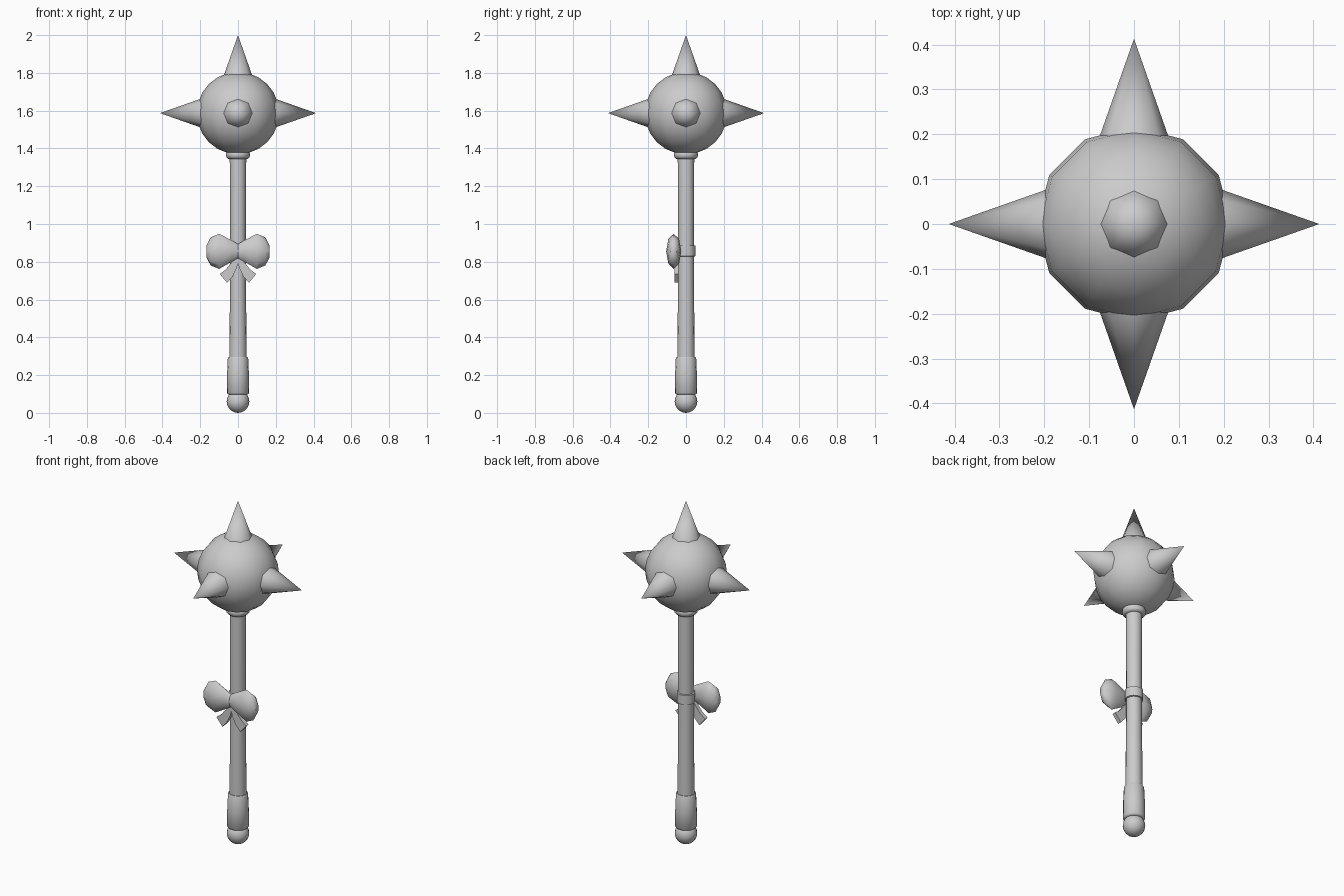
import bpy, bmesh, math
from mathutils import Vector, Matrix

if "Cube" in bpy.data.objects:
    bpy.data.objects.remove(bpy.data.objects["Cube"])


def finish(name, bm, angle=50):
    bmesh.ops.recalc_face_normals(bm, faces=bm.faces)
    mesh = bpy.data.meshes.new(name)
    bm.to_mesh(mesh)
    bm.free()
    ob = bpy.data.objects.new(name, mesh)
    bpy.context.collection.objects.link(ob)
    bpy.ops.object.select_all(action='DESELECT')
    ob.select_set(True)
    bpy.context.view_layer.objects.active = ob
    bpy.ops.object.shade_smooth_by_angle(angle=math.radians(angle))
    return ob


def loft(name, rings):
    """Skin a list of closed point loops and cap both ends."""
    bm = bmesh.new()
    loops = [[bm.verts.new(p) for p in r] for r in rings]
    n = len(loops[0])
    for a, b in zip(loops, loops[1:]):
        for i in range(n):
            j = (i + 1) % n
            bm.faces.new((a[i], a[j], b[j], b[i]))
    bm.faces.new(loops[0])
    bm.faces.new(loops[-1])
    return finish(name, bm)


def turned(name, profile, sides=16):
    """Turn a (radius, z) profile around the z axis."""
    angles = [2 * math.pi * i / sides for i in range(sides)]
    return loft(name, [[(r * math.cos(a), r * math.sin(a), z) for a in angles]
                       for r, z in profile])


def ball(name, radius, z, segs, rings):
    bm = bmesh.new()
    bmesh.ops.create_uvsphere(bm, u_segments=segs, v_segments=rings, radius=radius,
                              matrix=Matrix.Translation((0, 0, z)))
    return finish(name, bm)


# Mace head
HEAD_Z = 1.587
ball("head_ball", 0.218, HEAD_Z, 12, 12)

# Five eight-sided spikes
for name, d in (("top", (0, 0, 1)), ("right", (1, 0, 0)), ("left", (-1, 0, 0)),
                ("front", (0, -1, 0)), ("back", (0, 1, 0))):
    d = Vector(d)
    m = (Matrix.Translation((0, 0, HEAD_Z)) @ d.to_track_quat('Z', 'Y').to_matrix().to_4x4()
         @ Matrix.Translation((0, 0, 0.2965)))
    bm = bmesh.new()
    bmesh.ops.create_cone(bm, cap_ends=True, segments=8, radius1=0.082, radius2=0,
                          depth=0.233, matrix=m)
    finish("spike_" + name, bm)

# Handle
turned("shaft", [(0.047, 0.1), (0.046, 0.3), (0.042, 0.7), (0.042, 1.0), (0.044, 1.39)])
turned("collar", [(0.052, 1.345), (0.062, 1.355), (0.064, 1.372), (0.058, 1.385)])
turned("grip", [(0.052, 0.097), (0.059, 0.105), (0.058, 0.2), (0.054, 0.29), (0.050, 0.297)])
ball("pommel", 0.06, 0.06, 16, 10)

# Ribbon band tied round the shaft
turned("ribbon_band", [(0.043, 0.828), (0.049, 0.83), (0.049, 0.885), (0.043, 0.887)])

# Bow loops: (x, z centre, half height, half depth)
LOOP = [(0, 0.857, 0.037, 0.018), (0.03, 0.857, 0.055, 0.027), (0.10, 0.855, 0.093, 0.040),
        (0.145, 0.855, 0.074, 0.034), (0.168, 0.855, 0.03, 0.016)]
# Bow tails: (x, z, half width, direction of the width in degrees)
TAIL = [(0.004, 0.82, 0.012, 40), (0.022, 0.78, 0.02, 40),
        (0.046, 0.741, 0.026, 46), (0.077, 0.712, 0.030, 50)]
for side, s in (("right", 1), ("left", -1)):
    loft("bow_loop_" + side, [
        [(s * x, -0.065 + d * math.cos(i * math.pi / 4), z + h * math.sin(i * math.pi / 4))
         for i in range(8)] for x, z, h, d in LOOP])
    rings = []
    for x, z, w, a in TAIL:
        dx, dz = w * math.cos(math.radians(a)), w * math.sin(math.radians(a))
        rings.append([(s * (x + k * dx), y, z + k * dz)
                      for k, y in ((-1, -0.062), (1, -0.062), (1, -0.040), (-1, -0.040))])
    loft("bow_tail_" + side, rings)
